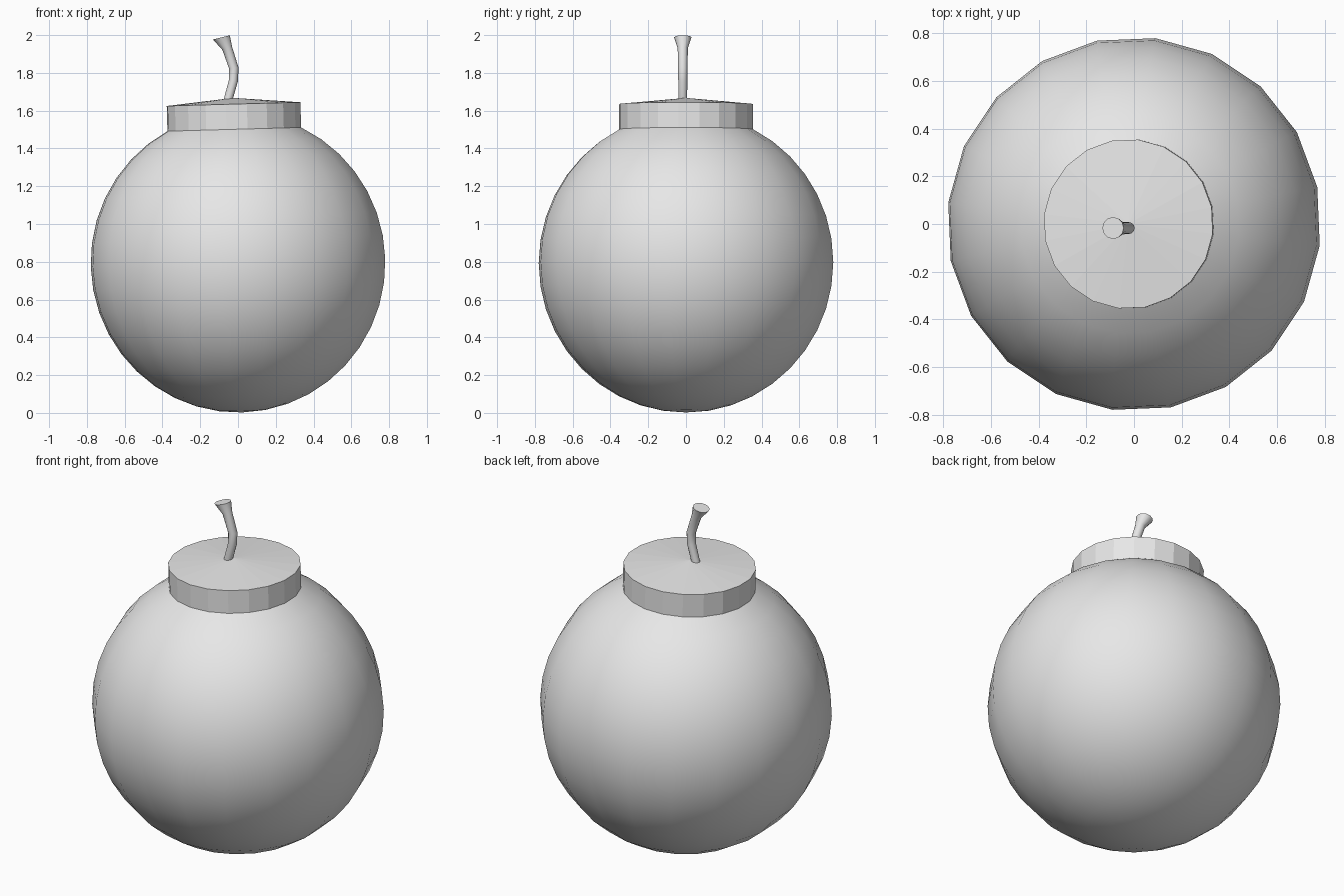
import bpy, bmesh
from math import sin, cos, pi, radians
from mathutils import Matrix, Vector

cube = bpy.data.objects.get("Cube")
if cube:
    bpy.data.objects.remove(cube, do_unlink=True)

SIDES = 20
RADIUS, HALF_HEIGHT, CENTRE = 0.785, 0.793, 0.795
TURN = radians(-6.6)
# The round body and its cap lean slightly to one side
LEAN = (Matrix.Translation((0, 0, CENTRE)) @ Matrix.Rotation(radians(-1.6), 4, 'Y')
        @ Matrix.Translation((0, 0, -CENTRE)))

grey = bpy.data.materials.new("plain_grey")
grey.use_nodes = True
grey.diffuse_color = (0.8, 0.8, 0.8, 1)
for node in grey.node_tree.nodes:
    if node.type == 'BSDF_PRINCIPLED':
        node.inputs["Base Color"].default_value = (0.8, 0.8, 0.8, 1)


def finish(bm, name, smooth):
    """Turn the bmesh into a named grey object."""
    bmesh.ops.remove_doubles(bm, verts=bm.verts, dist=0.0001)
    bmesh.ops.recalc_face_normals(bm, faces=bm.faces)
    for face in bm.faces:
        face.smooth = smooth
    mesh = bpy.data.meshes.new(name)
    bm.to_mesh(mesh)
    bm.free()
    mesh.materials.append(grey)
    obj = bpy.data.objects.new(name, mesh)
    bpy.context.collection.objects.link(obj)
    return obj


def lathe(name, profile, smooth):
    """Spin a (radius, height) profile around the leaning axis."""
    bm = bmesh.new()
    verts = [bm.verts.new((r * cos(TURN), r * sin(TURN), z)) for r, z in profile]
    edges = [bm.edges.new(pair) for pair in zip(verts, verts[1:])]
    bmesh.ops.spin(bm, geom=verts + edges, cent=(0, 0, 0), axis=(0, 0, 1),
                   angle=2 * pi, steps=SIDES, use_merge=True)
    bm.transform(LEAN)
    return finish(bm, name, smooth)


# Round body, open where the cap sits
angles = [pi * i / SIDES for i in range(SIDES - 2)]
body = [(RADIUS * sin(a), CENTRE - HALF_HEIGHT * cos(a)) for a in angles]
lathe("round_body", body, True)

# Faceted cap with a shallow cone on top
rim = body[-1]
lathe("cap", [rim, (rim[0], 1.635), (0, 1.668)], False)

# Bent fuse: x, z, radius and tilt of each ring, flared at the tip
rings = [(-0.06, 1.63, 0.023, 20), (-0.024, 1.76, 0.024, 10),
         (-0.022, 1.825, 0.025, -8), (-0.057, 1.93, 0.027, -18),
         (-0.088, 1.988, 0.046, -14)]
bm = bmesh.new()
loops = []
for x, z, r, tilt in rings:
    place = Matrix.Translation((x, -0.017, z)) @ Matrix.Rotation(radians(tilt), 4, 'Y')
    loops.append([bm.verts.new(place @ Vector((r * cos(2 * pi * i / 12),
                                               r * sin(2 * pi * i / 12), 0)))
                  for i in range(12)])
for low, high in zip(loops, loops[1:]):
    for i in range(12):
        j = (i + 1) % 12
        bm.faces.new((low[i], low[j], high[j], high[i]))
bm.faces.new(loops[-1])
fuse = finish(bm, "fuse", True)
bpy.ops.object.select_all(action='DESELECT')
fuse.select_set(True)
bpy.context.view_layer.objects.active = fuse
bpy.ops.object.shade_smooth_by_angle(angle=radians(50))
